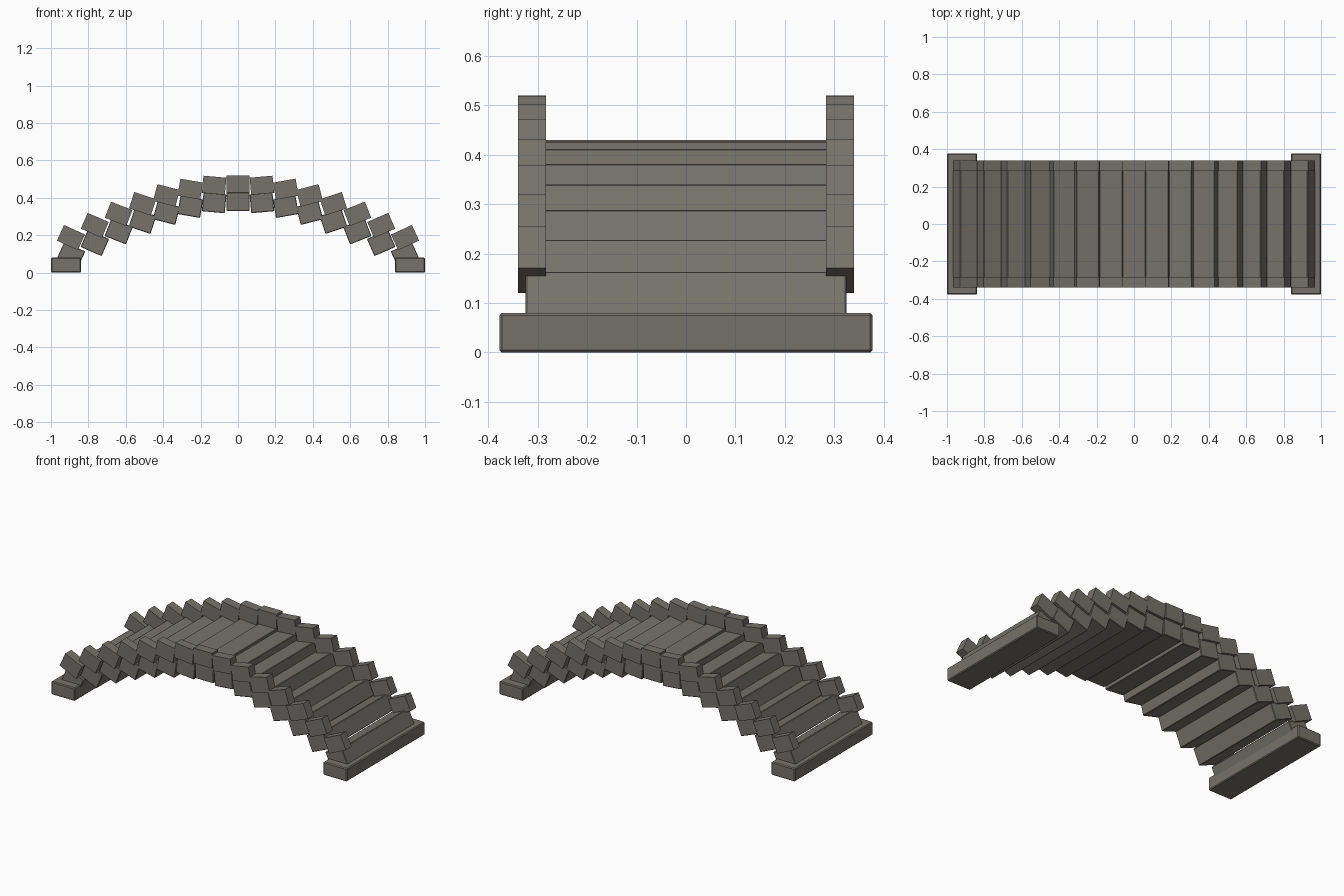
import bpy
import math

cube = bpy.data.objects.get("Cube")
if cube:
    bpy.data.objects.remove(cube, do_unlink=True)

# One weathered stone colour
stone = bpy.data.materials.new("grey stone")
stone.use_nodes = True
colour = (0.18, 0.17, 0.15, 1)
stone.diffuse_color = colour
bsdf = stone.node_tree.nodes["Principled BSDF"]
bsdf.inputs["Base Color"].default_value = colour
bsdf.inputs["Roughness"].default_value = 0.9


def block(name, location, size, tilt=0.0, bevel=0.0):
    """Stone block, tilted about the crosswise axis."""
    bpy.ops.mesh.primitive_cube_add(size=1, location=location, rotation=(0, tilt, 0))
    obj = bpy.context.object
    obj.name = name
    obj.scale = size
    bpy.ops.object.transform_apply(location=False, rotation=False, scale=True)
    obj.data.materials.append(stone)
    if bevel:
        mod = obj.modifiers.new("worn edges", 'BEVEL')
        mod.width = bevel
        mod.segments = 1
    return obj


STEPS = 7          # blocks on each side of the crown
SPACING = 0.1276
RISE = 0.32
WIDTH = 0.123

# Arch of deck slabs, each carrying a parapet block on both sides
for i in range(-STEPS, STEPS + 1):
    phase = math.pi * i / (2 * STEPS + 1)
    x = i * SPACING
    drop = RISE * (1 - math.cos(phase))
    tilt = -0.43 * math.sin(phase)
    block("deck_slab", (x, 0, 0.38 - drop), (WIDTH, 0.65, 0.1), tilt, 0.003)
    for side in (-1, 1):
        block("parapet_block", (x, side * 0.3115, 0.474 - drop),
              (WIDTH, 0.057, 0.092), tilt)

# Footings at both ends
for side, name in ((-1, "right_footing"), (1, "left_footing")):
    block(name, (side * 0.92, 0, 0.04), (0.16, 0.755, 0.08), bevel=0.005)
